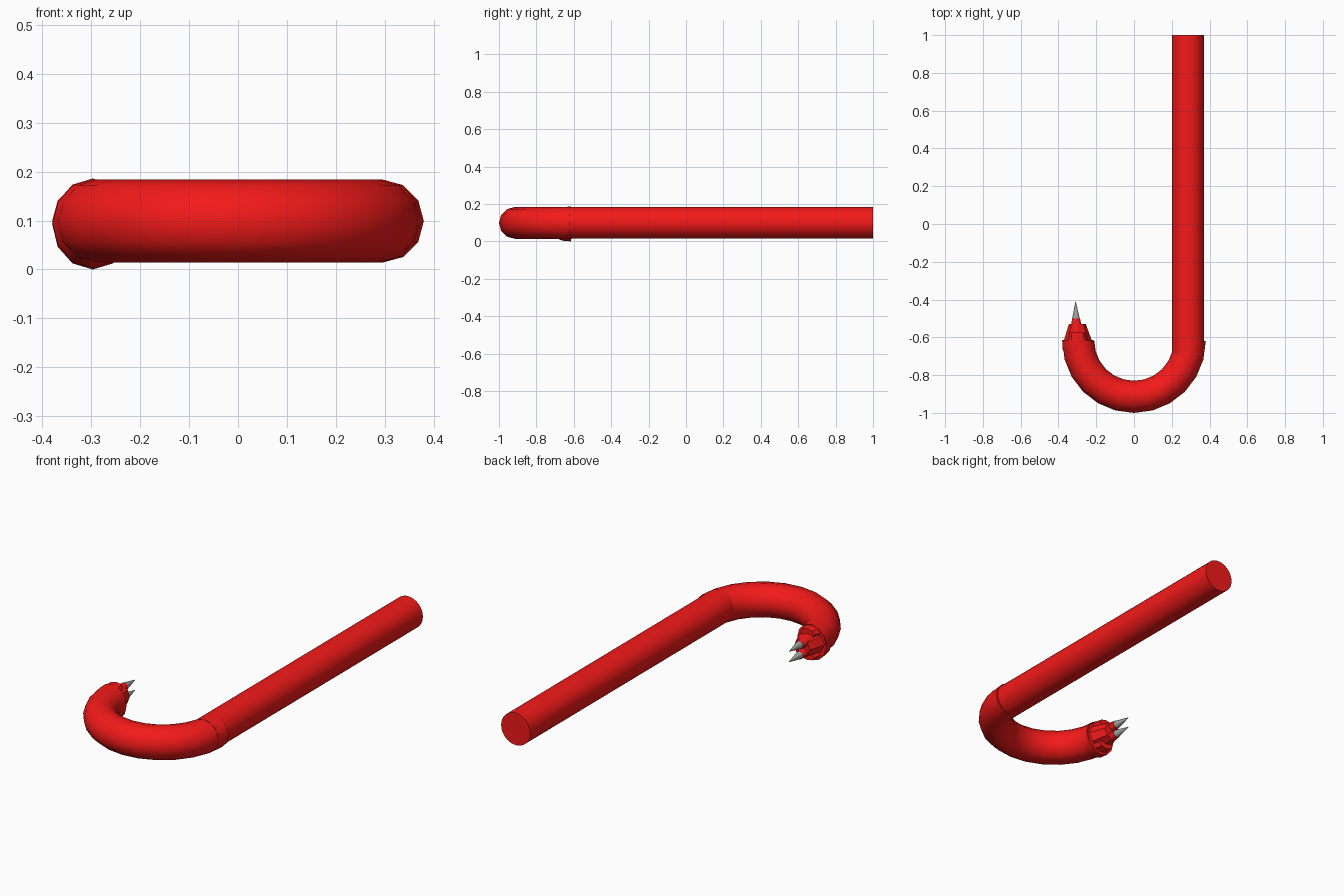
import bpy, bmesh, math
from mathutils import Matrix, Vector

if "Cube" in bpy.data.objects:
    bpy.data.objects.remove(bpy.data.objects["Cube"])


def material(name, color):
    m = bpy.data.materials.new(name)
    m.diffuse_color = color
    m.use_nodes = True
    m.node_tree.nodes["Principled BSDF"].inputs["Base Color"].default_value = m.diffuse_color
    return m


RED = material("red", (0.9, 0.01, 0.01, 1))
GREY = material("grey", (0.35, 0.35, 0.33, 1))


def loft(name, rings, mat, smooth=None):
    """Skin a list of vertex rings, close both ends."""
    bm = bmesh.new()
    loops = [[bm.verts.new(p) for p in ring] for ring in rings]
    n = len(loops[0])
    for a, b in zip(loops, loops[1:]):
        for i in range(n):
            j = (i + 1) % n
            bm.faces.new((a[i], a[j], b[j], b[i]))
    bm.faces.new(loops[0])
    bm.faces.new(loops[-1])
    bmesh.ops.remove_doubles(bm, verts=bm.verts, dist=1e-5)
    bmesh.ops.recalc_face_normals(bm, faces=bm.faces)
    me = bpy.data.meshes.new(name)
    bm.to_mesh(me)
    bm.free()
    ob = bpy.data.objects.new(name, me)
    bpy.context.collection.objects.link(ob)
    me.materials.append(mat)
    if smooth:
        bpy.ops.object.select_all(action='DESELECT')
        ob.select_set(True)
        bpy.context.view_layer.objects.active = ob
        bpy.ops.object.shade_smooth_by_angle(angle=math.radians(smooth))
    return ob


def ring(x, y, z, rx, rz, n):
    return [Vector((x + rx * math.cos(2 * math.pi * i / n), y,
                    z + rz * math.sin(2 * math.pi * i / n))) for i in range(n)]


# Straight shaft
loft("shaft", [ring(0.286, y, 0.1, 0.084, 0.084, 32) for y in (-0.69, 1.0)], RED, 40)

# Half-circle hook
hook = []
for k in range(13):
    turn = Matrix.Rotation(-math.pi * k / 12, 4, 'Z')
    hook.append([turn @ p + Vector((0, -0.62, 0))
                 for p in ring(0.295, 0, 0.099, 0.085, 0.085, 12)])
loft("hook", hook, RED, 40)

# Flared cuff at the end of the hook
loft("cuff", [ring(-0.298, -0.70, 0.099, 0.06, 0.08, 12),
              ring(-0.297, -0.66, 0.094, 0.082, 0.09, 12),
              ring(-0.297, -0.615, 0.093, 0.083, 0.093, 12)], RED, 40)

# Tapering palm
loft("palm", [ring(-0.297, -0.62, 0.098, 0.075, 0.06, 8),
              ring(-0.30, -0.53, 0.098, 0.045, 0.05, 8)], RED)

# Knuckle lobes above and below the palm
for side, label in ((1, "upper"), (-1, "lower")):
    loft(label + "_lobe", [ring(-0.297, -0.63, 0.098 + side * 0.055, 0.055, 0.03, 8),
                           ring(-0.30, -0.575, 0.098 + side * 0.06, 0.04, 0.022, 8)], RED)

# Two fingers with grey claws, stacked vertically
for z, label in ((0.126, "upper"), (0.072, "lower")):
    loft(label + "_finger", [ring(-0.302, -0.61, z, 0.04, 0.032, 10),
                             ring(-0.307, -0.50, z, 0.021, 0.021, 10)], RED, 40)
    loft(label + "_claw", [ring(-0.307, -0.51, z, 0.022, 0.022, 10),
                           ring(-0.309, -0.41, z, 0.001, 0.001, 10)], GREY, 40)
